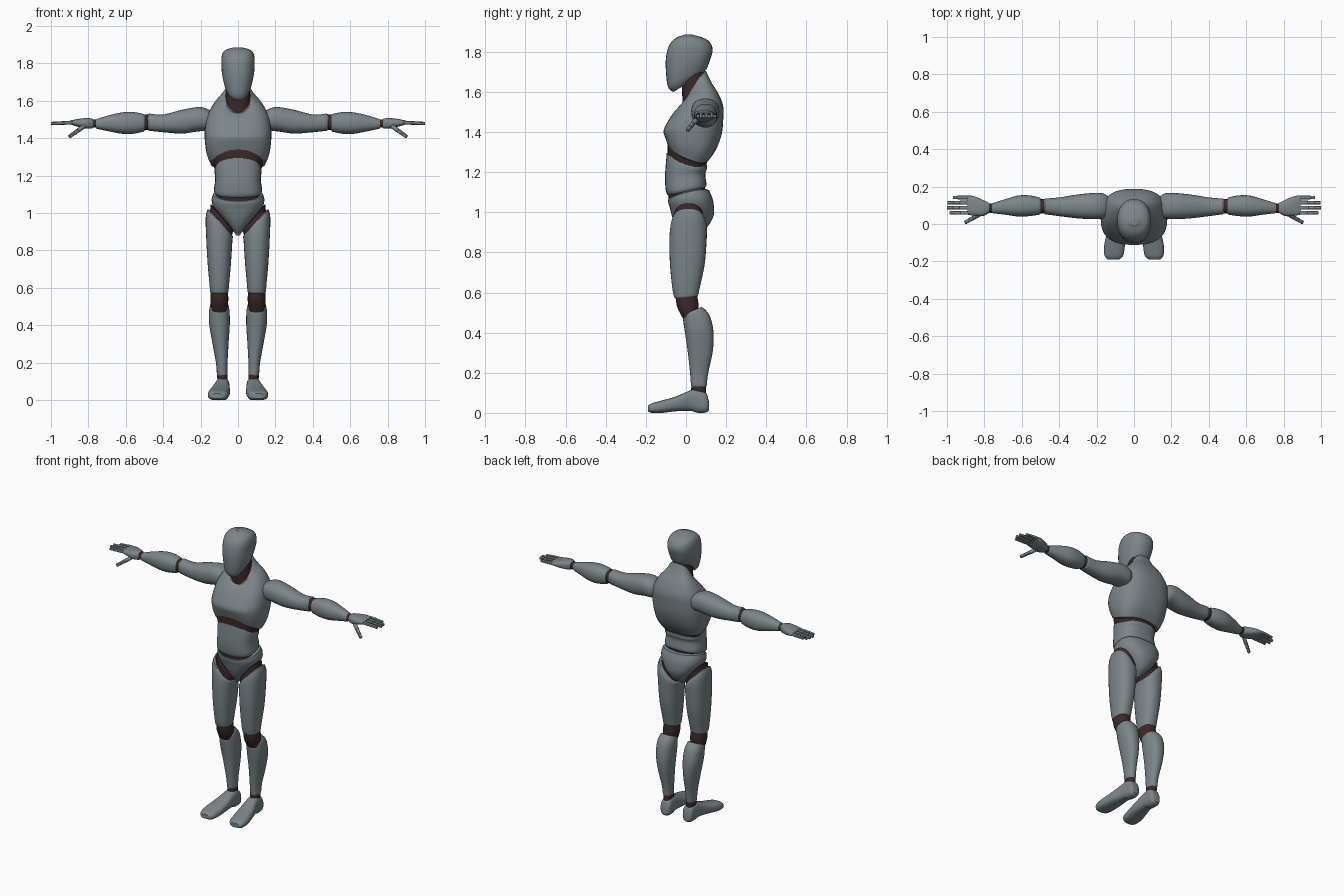
import bpy, bmesh, math
from mathutils import Vector

def material(name, rgb):
    m = bpy.data.materials.new(name)
    m.diffuse_color = (*rgb, 1)
    return m

GREY = material("grey_shell", (0.20, 0.235, 0.25))
DARK = material("dark_joint", (0.042, 0.022, 0.021))

# Axis maps: lofts run along local z, then turn to the body, arm or foot direction
UP = lambda p: Vector(p)
ARM = lambda p: Vector((p[2], p[0], p[1]))
FOOT = lambda p: Vector((p[0], -p[2], p[1]))

def sec(cx, w, yf, zf, yb, zb, tilt=0, bow=0):
    """Cross-section from a front point to a back point, with half width w."""
    return (cx, w, yf, zf, yb, zb, tilt, bow)

def box(s, a0, a1, b0, b1):
    """Cross-section at distance s, spanning a0..a1 and b0..b1."""
    return sec((a0 + a1) / 2, (a1 - a0) / 2, b0, s, b1, s)

def ring(s, sides, n, turn):
    cx, w, yf, zf, yb, zb, tilt, bow = s
    pts = []
    for i in range(sides):
        a = math.tau * i / sides
        c, d = (math.copysign(abs(v) ** (2 / n), v) for v in (math.cos(a), math.sin(a)))
        pts.append(turn((cx + w * c, (yf + yb) / 2 + (yb - yf) / 2 * d,
                         (zf + zb) / 2 + (zb - zf) / 2 * d + tilt * c + bow * c * c)))
    return pts

def smooth(secs, steps):
    """Curve through the cross-sections."""
    out = []
    for i in range(len(secs) - 1):
        q = [secs[max(0, min(len(secs) - 1, i + k))] for k in (-1, 0, 1, 2)]
        for j in range(steps):
            t = j / steps
            out.append(tuple(0.5 * (2 * b + (c - a) * t + (2 * a - 5 * b + 4 * c - d) * t * t
                                    + (3 * b - a - 3 * c + d) * t ** 3) for a, b, c, d in zip(*q)))
    return out + [secs[-1]]

def loft(name, secs, mat=GREY, turn=UP, sides=28, n=2.3, steps=4, mirror=False, rim=0.006):
    rings = [ring(s, sides, n, turn) for s in smooth(secs, steps)]
    mid = lambda r: sum(r, Vector()) / len(r)
    # rounded rims at both ends
    if rim:
        def lip(end, nxt):
            c = mid(end)
            out = (c - mid(nxt)).normalized() * rim
            return [c + (p - c) * 0.9 + out for p in end]
        rings = [lip(rings[0], rings[1])] + rings + [lip(rings[-1], rings[-2])]
    bm = bmesh.new()
    vs = [[bm.verts.new(p) for p in r] for r in rings]
    for a, b in zip(vs, vs[1:]):
        for i in range(sides):
            j = (i + 1) % sides
            bm.faces.new((a[i], a[j], b[j], b[i]))
    bm.faces.new(vs[0][::-1])
    bm.faces.new(vs[-1])
    bmesh.ops.recalc_face_normals(bm, faces=bm.faces)
    me = bpy.data.meshes.new(name)
    bm.to_mesh(me)
    bm.free()
    me.materials.append(mat)
    ob = bpy.data.objects.new(name, me)
    bpy.context.collection.objects.link(ob)
    if mirror:
        m = ob.modifiers.new("mirror", "MIRROR")
        m.use_mirror_merge = False
    return ob

# Head and neck
loft("head", [sec(0, .045, -.065, 1.600, .08, 1.69), sec(0, .066, -.09, 1.625, .103, 1.715),
              sec(0, .083, -.10, 1.70, .12, 1.76), sec(0, .089, -.10, 1.77, .133, 1.81),
              sec(0, .087, -.085, 1.83, .117, 1.85), sec(0, .070, -.052, 1.868, .08, 1.872),
              sec(0, .03, -.01, 1.884, .035, 1.884)], rim=.002)
loft("neck", [sec(0, .066, -.012, 1.50, .09, 1.66), sec(0, .066, -.018, 1.56, .088, 1.69),
              sec(0, .062, -.02, 1.65, .085, 1.73)], DARK)

# Torso
loft("chest", [sec(0, .145, -.09, 1.335, .11, 1.255, 0, -.03), sec(0, .168, -.103, 1.37, .148, 1.31, 0, -.02),
               sec(0, .178, -.112, 1.405, .178, 1.39), sec(0, .176, -.095, 1.445, .186, 1.47),
               sec(0, .162, -.06, 1.50, .185, 1.53, 0, .01), sec(0, .125, -.035, 1.525, .162, 1.59, 0, .03),
               sec(0, .086, -.022, 1.532, .125, 1.65, 0, .03), sec(0, .070, -.016, 1.535, .10, 1.705, 0, .01)],
     sides=36, n=2.6)
loft("rib_gap", [sec(0, .125, -.092, 1.29, .10, 1.225, 0, -.02), sec(0, .138, -.092, 1.35, .108, 1.27, 0, -.03)],
     DARK, n=2.6)
loft("abdomen", [sec(0, .122, -.09, 1.085, .097, 1.125), sec(0, .129, -.10, 1.105, .102, 1.14),
                 sec(0, .122, -.105, 1.17, .096, 1.19), sec(0, .126, -.10, 1.25, .104, 1.215, 0, -.01),
                 sec(0, .122, -.096, 1.295, .105, 1.235, 0, -.02)], n=2.6)
loft("waist_gap", [sec(0, .124, -.085, 1.04, .098, 1.09), sec(0, .118, -.088, 1.10, .094, 1.14)], DARK, n=2.6)
loft("pelvis", [sec(0, .014, -.012, .885, .05, .895), sec(0, .045, -.045, .925, .105, .925),
                sec(0, .092, -.068, .975, .138, .985), sec(0, .130, -.080, 1.02, .138, 1.04),
                sec(0, .141, -.088, 1.045, .13, 1.075, 0, .01), sec(0, .134, -.09, 1.062, .115, 1.11, 0, .015)],
     n=2.4)

# Legs
loft("hip_gap", [sec(.092, .060, -.066, .93, .085, .93, .05), sec(.086, .060, -.060, .975, .085, .975, .07)],
     DARK, mirror=True)
loft("thigh", [sec(.1, .049, -.058, .575, .060, .585), sec(.1, .053, -.068, .62, .070, .63),
               sec(.1, .063, -.080, .74, .093, .74), sec(.1, .070, -.083, .86, .103, .86, .01),
               sec(.1, .073, -.078, .925, .104, .925, .05), sec(.097, .066, -.070, .95, .095, .95, .07)], mirror=True)
loft("knee", [sec(.1, .040, -.012, .465, .05, .47), sec(.1, .048, -.045, .53, .062, .53),
              sec(.1, .046, -.05, .59, .055, .59)], DARK, mirror=True)
loft("shin", [sec(.085, .028, .025, .135, .103, .135), sec(.087, .031, .02, .20, .111, .20),
              sec(.094, .044, .008, .31, .134, .31), sec(.099, .055, -.006, .405, .137, .405),
              sec(.1, .055, -.014, .46, .118, .485), sec(.1, .050, -.014, .483, .085, .525)], mirror=True)
loft("ankle", [sec(.083, .027, .025, .09, .100, .09), sec(.085, .027, .027, .15, .100, .15)], DARK, mirror=True)
loft("foot", [box(-.113, .06, .105, .012, .06), box(-.10, .047, .116, .002, .10), box(-.06, .045, .12, 0, .121),
              box(-.02, .045, .126, .01, .112), box(.05, .043, .146, .008, .082), box(.12, .049, .160, 0, .062),
              box(.17, .058, .157, 0, .048), box(.188, .078, .142, .006, .037)],
     turn=FOOT, n=2.7, mirror=True, rim=.002)

# Arms
loft("upper_arm", [box(.13, .045, .14, 1.455, 1.535), box(.16, .030, .162, 1.44, 1.555),
                   box(.21, .026, .166, 1.437, 1.567), box(.30, .030, .158, 1.425, 1.552),
                   box(.40, .042, .142, 1.432, 1.527), box(.475, .052, .136, 1.440, 1.532)], turn=ARM, mirror=True)
loft("elbow", [box(.46, .057, .133, 1.446, 1.526), box(.525, .055, .135, 1.444, 1.526)], DARK, ARM, mirror=True)
loft("forearm", [box(.505, .050, .142, 1.435, 1.530), box(.56, .042, .153, 1.424, 1.540),
                 box(.62, .040, .152, 1.424, 1.538), box(.69, .050, .132, 1.437, 1.523),
                 box(.752, .057, .113, 1.450, 1.504)], turn=ARM, mirror=True)
loft("wrist", [box(.74, .06, .11, 1.456, 1.500), box(.795, .06, .11, 1.458, 1.500)], DARK, ARM, mirror=True)
loft("palm", [box(.782, .055, .116, 1.452, 1.506), box(.81, .042, .130, 1.452, 1.508),
              box(.85, .044, .147, 1.460, 1.504), box(.885, .048, .153, 1.470, 1.497)],
     turn=ARM, n=2.8, mirror=True)

# Fingers: three shells over a dark core
def digit(name, start, end, r):
    start, end = Vector(start), Vector(end)
    length = (end - start).length
    turn_q = (end - start).to_track_quat('Z', 'Y')
    turn = lambda p: start + turn_q @ Vector(p)
    core = r * .72
    loft(name + "_joints", [box(-.01, -core, core, -core, core), box(length * .92, -core, core, -core, core)],
         DARK, turn, 10, 2, 1, True, 0)
    for k, (a, b) in enumerate(((.0, .38), (.42, .69), (.73, .98))):
        q = r * (1 - .07 * k)
        loft(f"{name}_segment_{k + 1}", [box(length * t, -q, q, -q, q) for t in (a, b)],
             GREY, turn, 10, 2.3, 1, True, .002)

for name, y, tip in (("index_finger", .060, .985), ("middle_finger", .087, 1.0),
                     ("ring_finger", .114, .997), ("little_finger", .142, .968)):
    digit(name, (.887, y, 1.484), (tip, y, 1.479), .0105)
digit("thumb", (.825, .052, 1.463), (.902, .008, 1.408), .0115)

# Smooth shading with sharp rims
for ob in bpy.context.collection.objects:
    ob.select_set(True)
    bpy.context.view_layer.objects.active = ob
bpy.ops.object.shade_smooth_by_angle(angle=math.radians(35))
